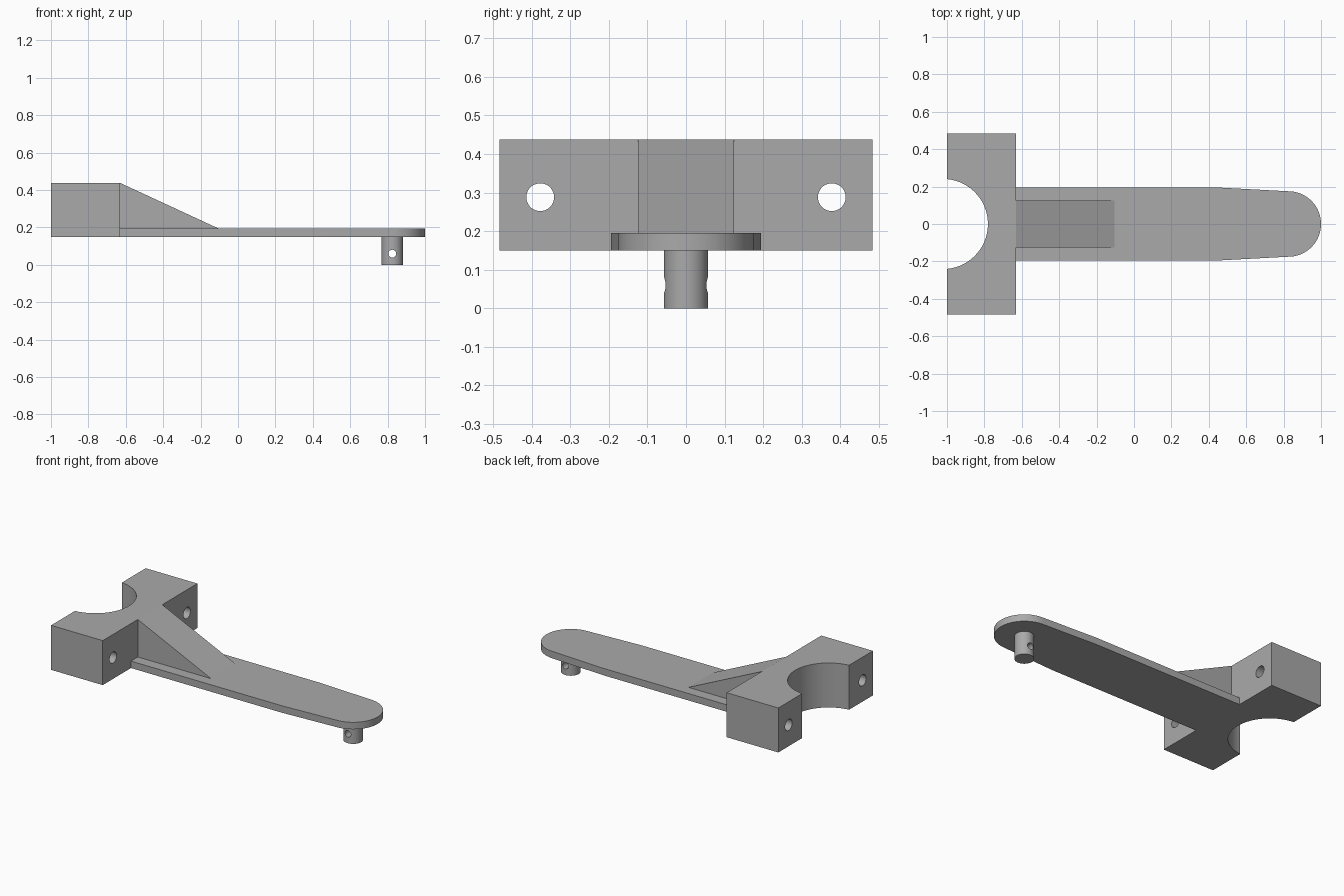
import bpy, bmesh, math
from mathutils import Matrix, Vector

cube = bpy.data.objects.get("Cube")
if cube:
    bpy.data.objects.remove(cube, do_unlink=True)

grey = bpy.data.materials.new("plain grey")
grey.use_nodes = True
GREY = (0.4, 0.4, 0.4, 1)
grey.diffuse_color = GREY
grey.node_tree.nodes["Principled BSDF"].inputs["Base Color"].default_value = GREY

BASE, PLATE_TOP, BLOCK_TOP = 0.15, 0.195, 0.438
BLOCK_FRONT = -0.63


def finish(name, bm):
    bmesh.ops.recalc_face_normals(bm, faces=bm.faces)
    mesh = bpy.data.meshes.new(name)
    bm.to_mesh(mesh)
    bm.free()
    mesh.materials.append(grey)
    obj = bpy.data.objects.new(name, mesh)
    bpy.context.collection.objects.link(obj)
    return obj


def prism(name, points, offset):
    """Extrude a closed outline along the offset vector."""
    bm = bmesh.new()
    face = bm.faces.new([bm.verts.new(p) for p in points])
    extruded = bmesh.ops.extrude_face_region(bm, geom=[face])["geom"]
    verts = [v for v in extruded if isinstance(v, bmesh.types.BMVert)]
    bmesh.ops.translate(bm, verts=verts, vec=Vector(offset))
    return finish(name, bm)


def cylinder(name, centre, radius, depth, axis="Z", sides=48):
    turn = {"X": Matrix.Rotation(math.pi / 2, 4, "Y"),
            "Y": Matrix.Rotation(math.pi / 2, 4, "X"),
            "Z": Matrix.Identity(4)}[axis]
    bm = bmesh.new()
    bmesh.ops.create_cone(bm, cap_ends=True, segments=sides, radius1=radius,
                          radius2=radius, depth=depth,
                          matrix=Matrix.Translation(centre) @ turn)
    return finish(name, bm)


def cut(obj, cutter):
    """Subtract the cutter from the part, then remove it."""
    cutter.hide_render = True
    mod = obj.modifiers.new("cut", "BOOLEAN")
    mod.operation, mod.solver, mod.object = "DIFFERENCE", "EXACT", cutter
    bpy.context.view_layer.objects.active = obj
    bpy.ops.object.modifier_apply(modifier=mod.name)
    bpy.data.objects.remove(cutter, do_unlink=True)


# Clamp block with a curved saddle at the rear and two bolt holes
w = 0.484
block = prism("clamp_block",
              [(-1, -w, BASE), (BLOCK_FRONT, -w, BASE), (BLOCK_FRONT, w, BASE), (-1, w, BASE)],
              (0, 0, BLOCK_TOP - BASE))
cut(block, cylinder("saddle_cutter", (-1.022, 0, 0.3), 0.241, 1, sides=96))
for side in (-1, 1):
    cut(block, cylinder("bolt_cutter", (-0.8, side * 0.378, 0.288), 0.036, 1, "X"))

# Flat arm, tapering to a rounded tip
tip_x, tip_r = 0.825, 0.175
half = [(BLOCK_FRONT, -0.195), (0.45, -0.195)]
arc = [(tip_x + tip_r * math.sin(a), -tip_r * math.cos(a))
       for a in (math.pi * i / 40 for i in range(41))]
outline = half + arc + [(x, -y) for x, y in reversed(half)]
arm = prism("arm_plate", [(x, y, BASE) for x, y in outline], (0, 0, PLATE_TOP - BASE))

# Sloping rib bracing the arm against the block
rib = prism("support_rib",
            [(BLOCK_FRONT, -0.125, PLATE_TOP), (-0.105, -0.125, PLATE_TOP),
             (BLOCK_FRONT, -0.125, BLOCK_TOP)], (0, 0.25, 0))

# Pin under the tip with a cross hole
pin = cylinder("tip_pin", (tip_x, 0, BASE / 2), 0.057, BASE)
cut(pin, cylinder("pin_cutter", (tip_x, 0, 0.06), 0.021, 0.4, "Y", 32))

# Smooth round surfaces, keep edges sharp
for obj in (block, arm, rib, pin):
    bpy.ops.object.select_all(action="DESELECT")
    obj.select_set(True)
    bpy.context.view_layer.objects.active = obj
    bpy.ops.object.shade_smooth_by_angle(angle=math.radians(30))
